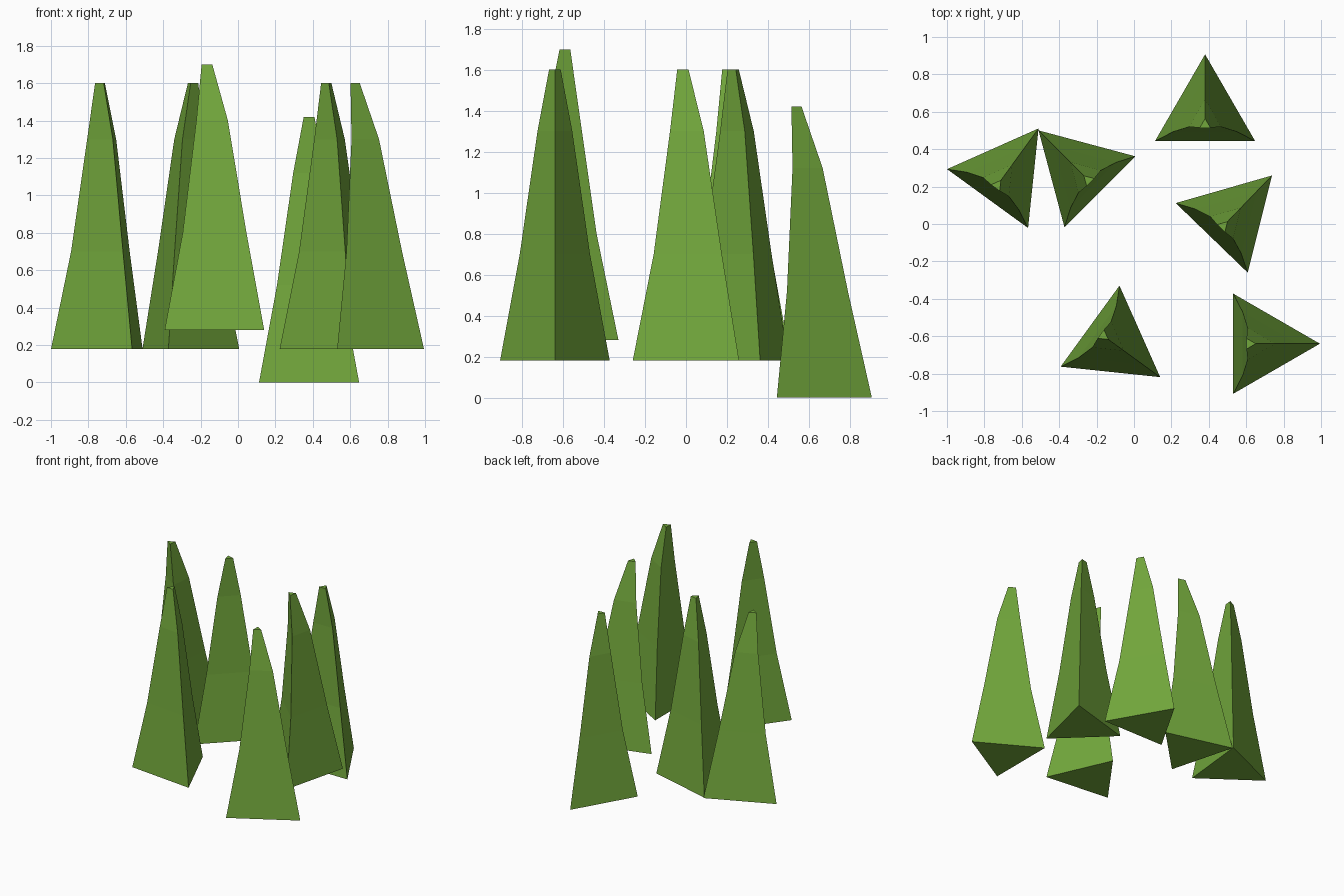
import bpy, bmesh
from math import cos, sin, radians

if "Cube" in bpy.data.objects:
    bpy.data.objects.remove(bpy.data.objects["Cube"])

green = bpy.data.materials.new("leaf_green")
green.diffuse_color = (0.17, 0.39, 0.045, 1)
green.use_nodes = True
green.node_tree.nodes["Principled BSDF"].inputs["Base Color"].default_value = green.diffuse_color

# Blade rings: height, radius, backward lean
RINGS = [(0, 0.309, 0), (0.52, 0.198, 0.006), (1.12, 0.098, 0.029), (1.42, 0.033, 0.067)]


def make_blade(name, x, y, z, heading):
    """Three-sided tapering blade leaning away from its heading edge."""
    bm = bmesh.new()
    a = radians(heading)
    rings = []
    for h, r, lean in RINGS:
        cx, cy = x - lean * cos(a), y - lean * sin(a)
        rings.append([bm.verts.new((cx + r * cos(a + radians(120 * k)),
                                    cy + r * sin(a + radians(120 * k)), z + h))
                      for k in range(3)])
    for lo, hi in zip(rings, rings[1:]):
        for k in range(3):
            n = (k + 1) % 3
            bm.faces.new((lo[k], lo[n], hi[n], hi[k]))
    bm.faces.new(rings[0][::-1])
    bm.faces.new(rings[-1])
    mesh = bpy.data.meshes.new(name)
    bm.to_mesh(mesh)
    bm.free()
    mesh.materials.append(green)
    bpy.context.collection.objects.link(bpy.data.objects.new(name, mesh))


# The tuft: position, base height and heading of each blade
for i, blade in enumerate([
    (0.38, 0.598, 0.0, 90),
    (0.523, 0.037, 0.18, 46),
    (-0.11, -0.637, 0.28, -36),
    (0.685, -0.64, 0.18, 0),
    (-0.692, 0.261, 0.18, 54),
    (-0.292, 0.282, 0.18, 135),
]):
    make_blade(f"grass_blade_{i + 1}", *blade)
